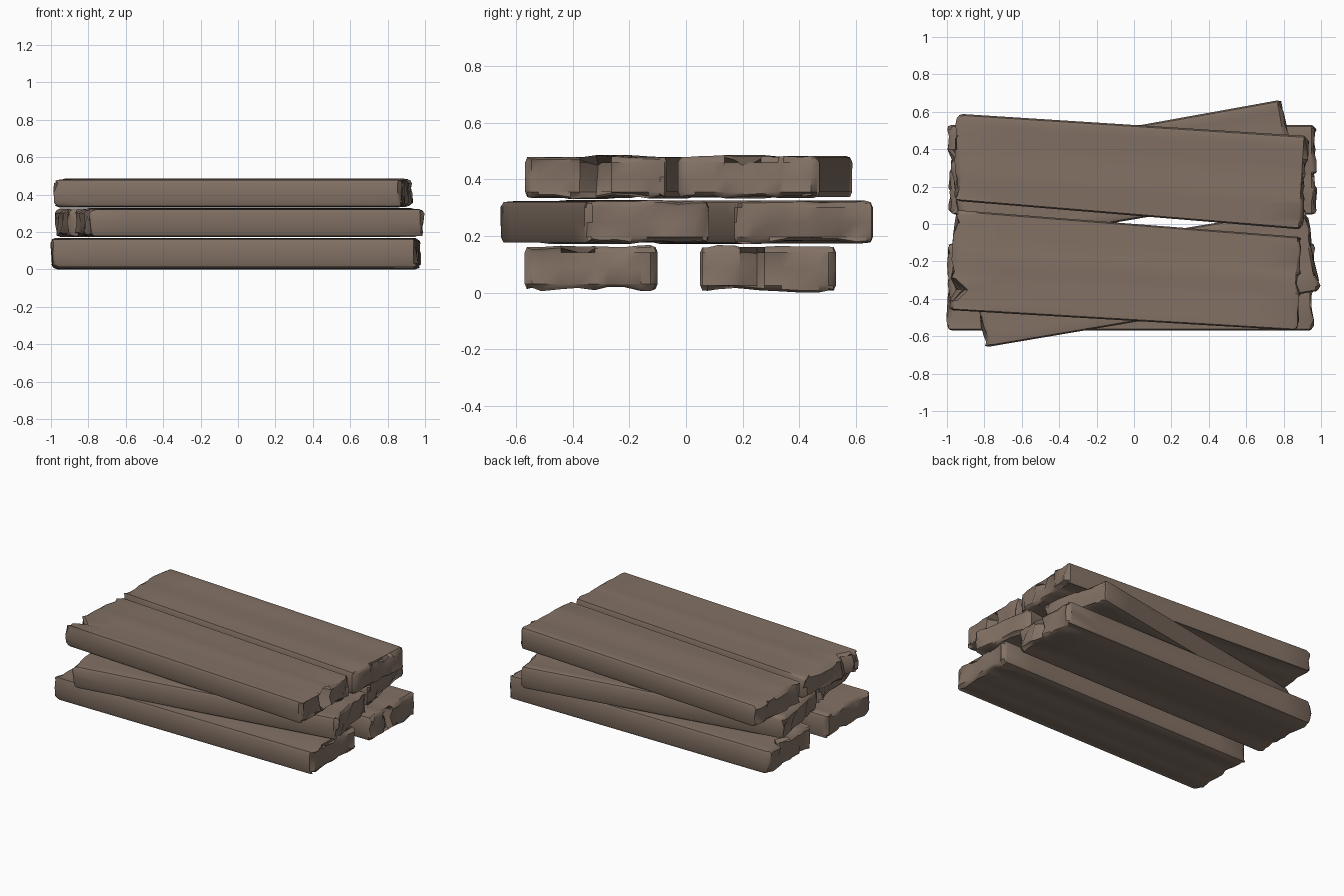
import bpy, bmesh, math, random
from mathutils import Vector

if "Cube" in bpy.data.objects:
    bpy.data.objects.remove(bpy.data.objects["Cube"])

wood = bpy.data.materials.new("weathered brown wood")
wood.diffuse_color = (0.225, 0.165, 0.128, 1)
wood.use_nodes = True
wood.node_tree.nodes["Principled BSDF"].inputs["Base Color"].default_value = wood.diffuse_color
R = 0.026  # worn edge radius


def plank(name, corners, z0, z1, seed, notches=()):
    """corners: left-front, right-front, right-back, left-back in plan.
    notches: (end 0/1, position across the width 0-1, depth)."""
    rng = random.Random(seed)
    lf, rf, rb, lb = [Vector(c) for c in corners]
    L = (rf - lf).length
    W = (lb - lf).length
    H = z1 - z0
    # grid lines along, across and up
    us = [0, R, 0.24, L * 0.35, L * 0.65, L - 0.24, L - R, L]
    vs = {0, R, W - R, W}
    vs.update(W * k / 8 for k in range(1, 8))
    for _, t, _ in notches:
        vs = {v for v in vs if abs(v - t * W) > 0.075 or v in (0, R, W - R, W)}
        vs.update((t * W - 0.06, t * W, t * W + 0.06))
    vs = sorted(vs)
    ws = [0, R, H * 0.5, H - R, H]
    dims, size = (us, vs, ws), (L, W, H)
    # long grain waves on top and bottom, rough relief on the ends
    top = {v: rng.uniform(0, 0.009) for v in vs}
    bot = {v: rng.uniform(0, 0.016) for v in vs}
    rough = {(e, v, w): rng.uniform(-0.004, 0.022) for e in (0, 1) for v in vs for w in ws}

    def place(c):
        core = Vector([min(max(a, R), s - R) for a, s in zip(c, size)])
        d = Vector(c) - core
        p = core + (d.normalized() * R if d.length > 1e-6 else d)
        u, v, w = c
        edge = min(1, min(v, W - v) / R)
        if w == H:
            p.z -= top[v] * edge
        if w == 0:
            p.z += bot[v] * edge
        e = 0 if u < L / 2 else 1
        into = 1 if e == 0 else -1
        dist = u if e == 0 else L - u
        if dist <= R:
            p.x += into * rough[(e, v, w)]
        # split ends, deepest at the upper edge
        for ne, t, depth in notches:
            if ne == e and dist <= R and abs(v - t * W) < 1e-6:
                k = w / H
                p.x += into * depth * k
                if w == H:
                    p.z -= 0.035 if dist == 0 else 0.012
        a, b = p.x / L, p.y / W
        xy = lf.lerp(rf, a).lerp(lb.lerp(rb, a), b)
        return xy.x, xy.y, z0 + p.z

    bm = bmesh.new()
    cache = {}

    def vert(c):
        if c not in cache:
            cache[c] = bm.verts.new(place(c))
        return cache[c]

    # six gridded sides
    for ax in range(3):
        i, j = (ax + 1) % 3, (ax + 2) % 3
        for side in (0, -1):
            for a0, a1 in zip(dims[i], dims[i][1:]):
                for b0, b1 in zip(dims[j], dims[j][1:]):
                    quad = []
                    for a, b in ((a0, b0), (a1, b0), (a1, b1), (a0, b1)):
                        c = [0, 0, 0]
                        c[ax], c[i], c[j] = dims[ax][side], a, b
                        quad.append(vert(tuple(c)))
                    bm.faces.new(quad if side else quad[::-1])
    bmesh.ops.recalc_face_normals(bm, faces=bm.faces)
    me = bpy.data.meshes.new(name)
    bm.to_mesh(me)
    bm.free()
    me.materials.append(wood)
    ob = bpy.data.objects.new(name, me)
    bpy.context.collection.objects.link(ob)
    bpy.ops.object.select_all(action='DESELECT')
    ob.select_set(True)
    bpy.context.view_layer.objects.active = ob
    bpy.ops.object.shade_smooth_by_angle(angle=math.radians(35))


# bottom layer, square to the axes
plank("bottom_front_plank", [(-1.0, -0.57), (0.965, -0.57), (0.965, -0.10), (-1.0, -0.10)],
      0.005, 0.168, 1, [(1, 0.4, 0.03)])
plank("bottom_back_plank", [(-0.99, 0.05), (0.975, 0.05), (0.975, 0.53), (-1.0, 0.53)],
      0.0, 0.168, 2, [(1, 0.42, 0.09), (0, 0.6, 0.06)])
# middle layer, turned anticlockwise
plank("middle_front_plank", [(-0.80, -0.66), (1.0, -0.355), (0.92, 0.085), (-0.875, -0.21)],
      0.17, 0.327, 3)
plank("middle_back_plank", [(-0.91, -0.13), (0.88, 0.175), (0.79, 0.665), (-0.985, 0.345)],
      0.17, 0.327, 4)
# top layer, turned slightly clockwise
plank("top_front_plank", [(-0.99, -0.46), (0.88, -0.57), (0.90, -0.07), (-0.955, 0.075)],
      0.33, 0.486, 5, [(0, 0.21, 0.07), (1, 0.5, 0.17)])
plank("top_back_plank", [(-0.965, 0.125), (0.905, -0.03), (0.935, 0.47), (-0.95, 0.59)],
      0.33, 0.486, 6, [(0, 0.58, 0.06), (1, 0.46, 0.04)])
